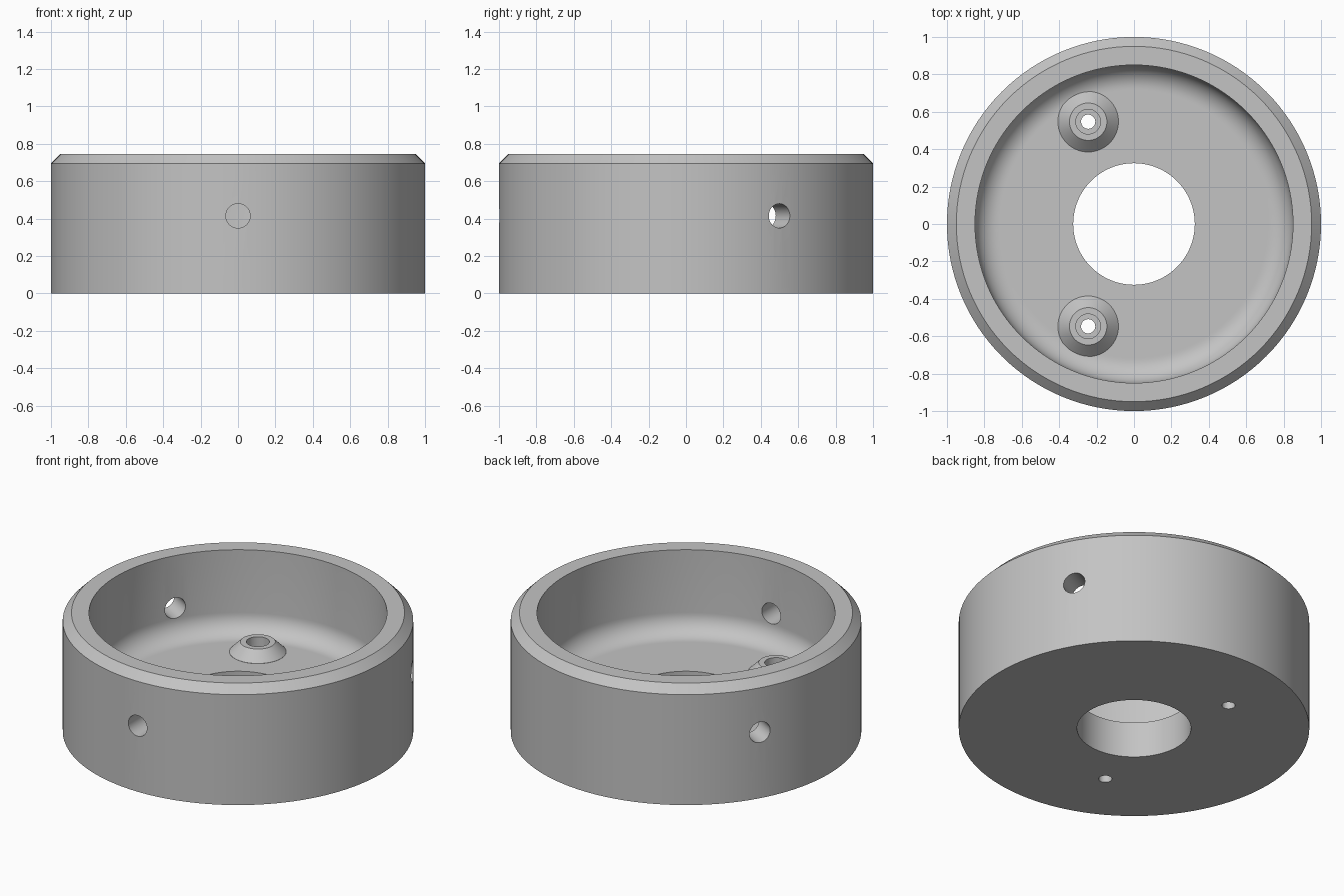
import bpy, bmesh, math
from mathutils import Matrix, Vector

SEGMENTS = 128
FLOOR, TOP = 0.225, 0.745
INNER, FILLET = 0.85, 0.125

if "Cube" in bpy.data.objects:
    bpy.data.objects.remove(bpy.data.objects["Cube"], do_unlink=True)

grey = bpy.data.materials.new("light_grey")
grey.use_nodes = True
grey.diffuse_color = (0.55, 0.55, 0.55, 1)
grey.node_tree.nodes["Principled BSDF"].inputs["Base Color"].default_value = (0.55, 0.55, 0.55, 1)


def lathe(name, profile, segments, closed=False, matrix=Matrix()):
    """Spin (radius, height) points; a closed profile makes a ring, an open one is capped."""
    bm = bmesh.new()
    rings = []
    for r, z in profile:
        ring = []
        for i in range(segments):
            a = math.tau * i / segments
            ring.append(bm.verts.new(matrix @ Vector((r * math.cos(a), r * math.sin(a), z))))
        rings.append(ring)
    pairs = list(zip(rings, rings[1:]))
    if closed:
        pairs.append((rings[-1], rings[0]))
    else:
        bm.faces.new(rings[0])
        bm.faces.new(rings[-1])
    for low, high in pairs:
        for i in range(segments):
            j = (i + 1) % segments
            bm.faces.new((low[i], low[j], high[j], high[i]))
    bmesh.ops.recalc_face_normals(bm, faces=bm.faces)
    mesh = bpy.data.meshes.new(name)
    bm.to_mesh(mesh)
    bm.free()
    mesh.materials.append(grey)
    obj = bpy.data.objects.new(name, mesh)
    bpy.context.collection.objects.link(obj)
    return obj


def combine(target, tool, operation):
    """Apply a boolean and remove the tool."""
    tool.hide_render = True
    mod = target.modifiers.new(operation.lower(), 'BOOLEAN')
    mod.operation = operation
    mod.solver = 'EXACT'
    mod.object = tool
    bpy.context.view_layer.update()
    graph = bpy.context.evaluated_depsgraph_get()
    result = bpy.data.meshes.new_from_object(target.evaluated_get(graph))
    target.modifiers.clear()
    target.data = result
    bpy.data.objects.remove(tool, do_unlink=True)


# Cup: flat floor with a central bore, filleted inner corner, chamfered rim
bore = 0.325
profile = [(bore, 0), (1, 0), (1, TOP - 0.05), (0.95, TOP), (INNER, TOP)]
for i in range(13):
    a = math.radians(90 * i / 12)
    profile.append((INNER - FILLET + FILLET * math.cos(a),
                    FLOOR + FILLET - FILLET * math.sin(a)))
profile += [(INNER - FILLET - 0.01, FLOOR), (bore, FLOOR)]
cup = lathe("round_housing", profile, SEGMENTS, closed=True)

# Two conical screw bosses, each with a stepped hole through the floor
for side in (1, -1):
    place = Matrix.Translation((-0.245, side * 0.547, 0))
    boss = lathe("screw_boss", [(0.162, 0.15), (0.162, FLOOR + 0.001), (0.1, 0.288)], 64, matrix=place)
    combine(cup, boss, 'UNION')
    hole = lathe("screw_hole", [(0.038, -0.1), (0.038, 0.1), (0.066, 0.1), (0.066, 0.5)], 48, matrix=place)
    combine(cup, hole, 'DIFFERENCE')

# Three radial holes through the wall, evenly spaced
for angle in (-90, 30, 150):
    aim = (Matrix.Translation((0, 0, 0.415)) @ Matrix.Rotation(math.radians(angle), 4, 'Z')
           @ Matrix.Rotation(math.radians(90), 4, 'Y'))
    combine(cup, lathe("wall_hole", [(0.065, 0.7), (0.065, 1.2)], 48, matrix=aim), 'DIFFERENCE')

# Smooth shading with crisp edges
for obj in bpy.context.selected_objects:
    obj.select_set(False)
cup.select_set(True)
bpy.context.view_layer.objects.active = cup
bpy.ops.object.shade_smooth_by_angle(angle=math.radians(25))
